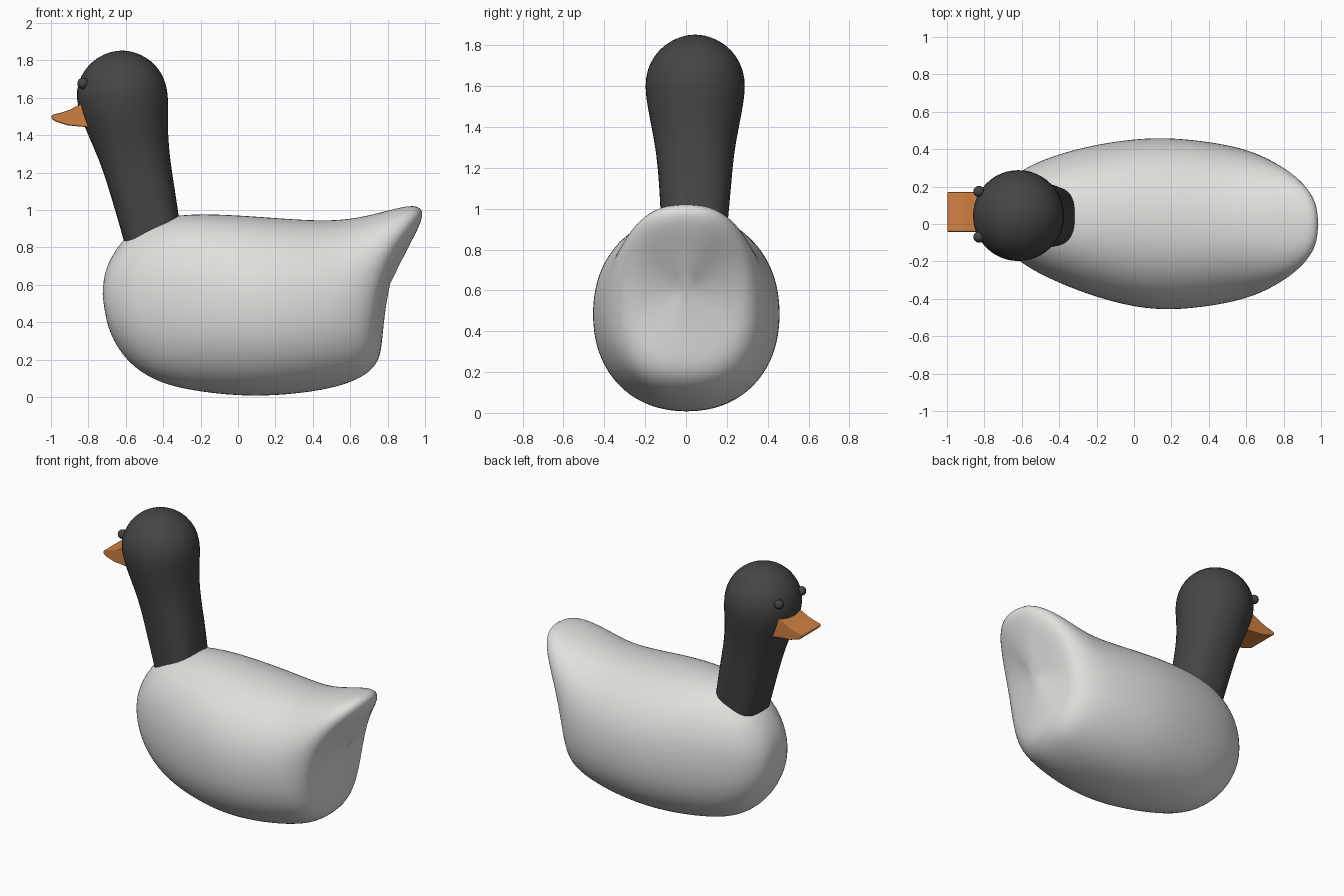
import bpy, bmesh, math

if "Cube" in bpy.data.objects:
    bpy.data.objects.remove(bpy.data.objects["Cube"])


def material(name, rgb):
    m = bpy.data.materials.new(name)
    m.diffuse_color = (*rgb, 1)
    m.use_nodes = True
    m.node_tree.nodes["Principled BSDF"].inputs["Base Color"].default_value = m.diffuse_color
    return m


WHITE = material("pale_grey", (0.75, 0.74, 0.72))
DARK = material("charcoal", (0.06, 0.06, 0.06))
ORANGE = material("orange", (0.63, 0.22, 0.055))


def finish(bm, name, mat, smooth=True):
    bmesh.ops.recalc_face_normals(bm, faces=bm.faces[:])
    me = bpy.data.meshes.new(name)
    bm.to_mesh(me)
    bm.free()
    me.materials.append(mat)
    ob = bpy.data.objects.new(name, me)
    bpy.context.collection.objects.link(ob)
    for p in me.polygons:
        p.use_smooth = smooth
    return ob


def spow(v, e):
    return math.copysign(abs(v) ** e, v)


def loft(name, rings, mat, start, end, levels):
    """Skin a list of point rings, closing each end on a pole."""
    bm = bmesh.new()
    loops = [[bm.verts.new(p) for p in r] for r in rings]
    n = len(loops[0])
    for a, b in zip(loops, loops[1:]):
        for i in range(n):
            j = (i + 1) % n
            bm.faces.new((a[i], a[j], b[j], b[i]))
    for ring, pole in ((loops[0], start), (loops[-1], end)):
        c = bm.verts.new(pole)
        for i in range(n):
            bm.faces.new((ring[i], ring[(i + 1) % n], c))
    ob = finish(bm, name, mat)
    mod = ob.modifiers.new("smooth", 'SUBSURF')
    mod.levels = mod.render_levels = levels
    return ob


# Body: rings from chest to upturned tail
# (bottom x, bottom z, side x, top x, top z, half width, centre y)
stations = [
    (-.715, .47, -.722, -.718, .63, .07, .04),
    (-.69, .34, -.705, -.70, .71, .15, .04),
    (-.60, .19, -.61, -.62, .85, .25, .04),
    (-.45, .08, -.46, -.47, .955, .325, .033),
    (-.25, .03, -.25, -.25, .985, .40, .02),
    (0, .002, 0, 0, .975, .455, .005),
    (.2, .004, .2, .2, .96, .465, 0),
    (.4, .025, .41, .42, .945, .442, 0),
    (.56, .058, .57, .60, .95, .41, 0),
    (.69, .115, .69, .79, .995, .365, 0),
    (.755, .19, .76, .955, 1.04, .31, 0),
    (.77, .28, .785, 1.01, .985, .25, 0),
    (.782, .43, .80, .92, .82, .13, 0),
]
N = 28
rings = []
for k, (xb, zb, xm, xt, zt, w, yc) in enumerate(stations):
    e = .8 if k > 8 else .92
    ring = []
    for i in range(N):
        t = 2 * math.pi * i / N
        c, s = spow(math.cos(t), e), spow(math.sin(t), e)
        x = xm + c * (xt - xb) / 2 + c * c * ((xt + xb) / 2 - xm)
        ring.append((x, yc + w * s, (zb + zt) / 2 + c * (zt - zb) / 2))
    rings.append(ring)
loft("body", rings, WHITE, (-.724, .04, .55), (.81, 0, .60), 2)

# Neck and head: squarish at the base, round at the crown
# (z, centre x, centre y, radius, roundness exponent)
neck = [
    (.62, -.42, .035, .145, .7), (.80, -.445, .038, .155, .7),
    (.97, -.483, .042, .167, .74), (1.12, -.516, .045, .178, .8),
    (1.27, -.553, .045, .191, .9), (1.40, -.588, .045, .216, 1),
    (1.50, -.608, .045, .236, 1), (1.60, -.62, .045, .25, 1),
]
for a in (18, 36, 52, 67, 80):
    a = math.radians(a)
    neck.append((1.605 + .248 * math.sin(a), -.62, .045, .25 * math.cos(a), 1))
rings = []
for z, x, y, r, e in neck:
    ts = [2 * math.pi * (i + .5) / 24 for i in range(24)]
    rings.append([(x + r * spow(math.cos(t), e), y + r * spow(math.sin(t), e), z)
                  for t in ts])
loft("neck_and_head", rings, DARK, (-.42, .035, .6), (-.62, .045, 1.853), 1)

# Beak: side profile extruded sideways
profile = [(-.995, 1.508), (-.94, 1.522), (-.90, 1.535), (-.86, 1.557), (-.76, 1.60),
           (-.72, 1.43), (-.83, 1.445), (-.91, 1.452), (-.98, 1.475), (-1.0, 1.493)]
bm = bmesh.new()
face = bm.faces.new([bm.verts.new((x, -.043, z)) for x, z in profile])
ext = bmesh.ops.extrude_face_region(bm, geom=[face])
bmesh.ops.translate(bm, vec=(0, .215, 0),
                    verts=[g for g in ext["geom"] if isinstance(g, bmesh.types.BMVert)])
beak = finish(bm, "beak", ORANGE, False)
bev = beak.modifiers.new("soft_edges", 'BEVEL')
bev.width, bev.segments, bev.limit_method = .008, 2, 'ANGLE'
bev.angle_limit = math.radians(40)

# Eyes: small beads on both sides of the head
for side, label in ((1, "left"), (-1, "right")):
    bm = bmesh.new()
    bmesh.ops.create_uvsphere(bm, u_segments=16, v_segments=10, radius=.03)
    bmesh.ops.translate(bm, vec=(-.829, .052 + side * .122, 1.677), verts=bm.verts[:])
    finish(bm, "eye_" + label, DARK)
